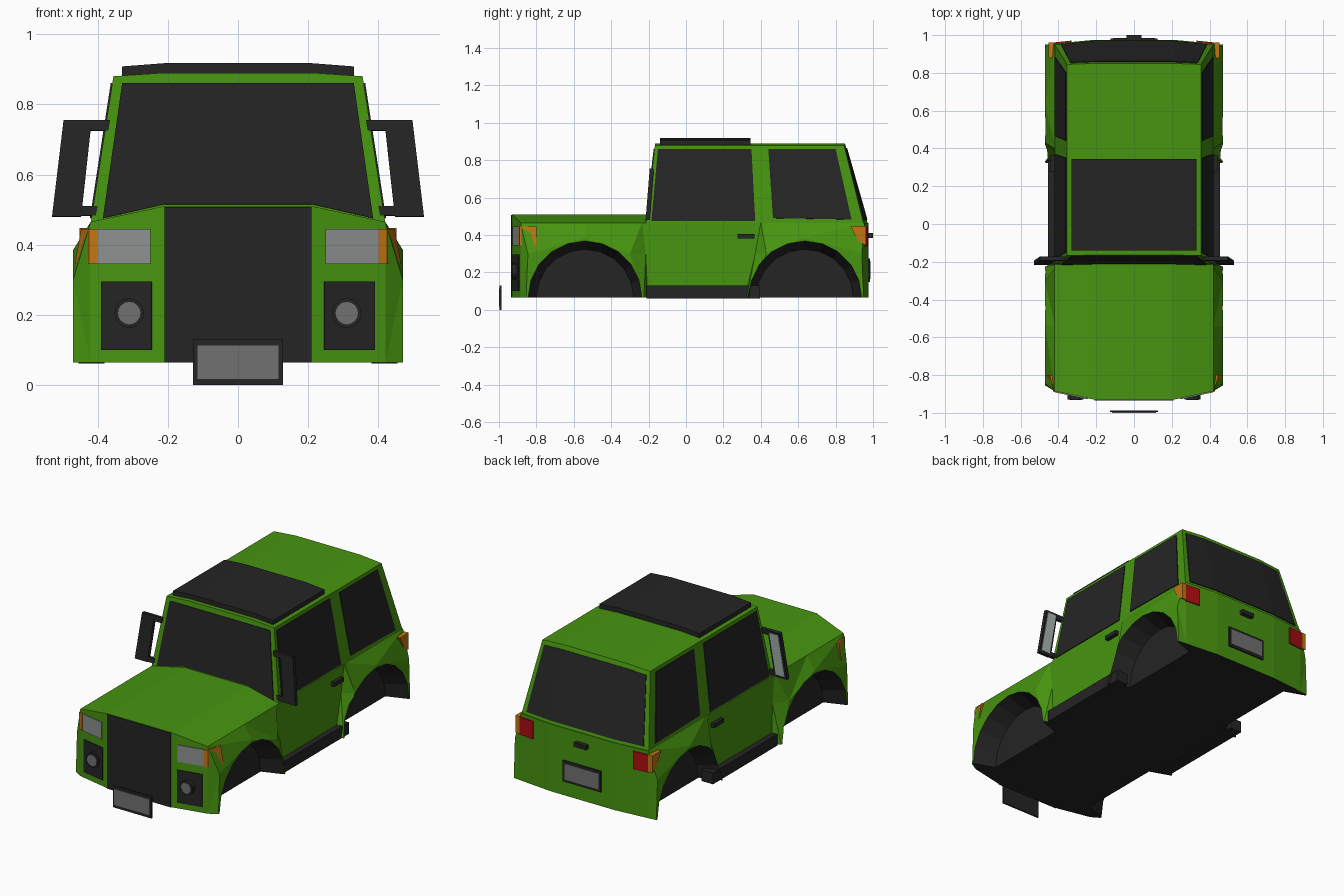
import bpy, bmesh, math
from mathutils import Vector

if "Cube" in bpy.data.objects:
    bpy.data.objects.remove(bpy.data.objects["Cube"])


def mat(name, r, g, b):
    m = bpy.data.materials.new(name)
    m.diffuse_color = (r, g, b, 1)
    m.use_nodes = True
    m.node_tree.nodes["Principled BSDF"].inputs["Base Color"].default_value = m.diffuse_color
    return m


GREEN = mat("green paint", 0.063, 0.30, 0.005)
BLACK = mat("black trim", 0.018, 0.018, 0.018)
ORANGE = mat("orange lens", 0.54, 0.18, 0.007)
RED = mat("red lens", 0.42, 0.004, 0.006)
LAMP = mat("headlight glass", 0.27, 0.28, 0.28)
GREY = mat("plate grey", 0.17, 0.165, 0.17)
MIRROR = mat("mirror glass", 0.40, 0.47, 0.45)


def make(name, material, verts, faces, mirror=False):
    bm = bmesh.new()
    vs = [bm.verts.new(v) for v in verts]
    for f in faces:
        bm.faces.new([vs[i] for i in f])
    bmesh.ops.remove_doubles(bm, verts=bm.verts, dist=1e-4)
    bmesh.ops.recalc_face_normals(bm, faces=bm.faces)
    me = bpy.data.meshes.new(name)
    bm.to_mesh(me)
    bm.free()
    me.materials.append(material)
    ob = bpy.data.objects.new(name, me)
    bpy.context.collection.objects.link(ob)
    if mirror:
        ob.modifiers.new("mirror", 'MIRROR')
    return ob


def prism(name, material, pts, axis, lo, hi, mirror=False):
    """Extrude a 2D outline along an axis."""
    place = {'x': lambda p, d: (d, p[0], p[1]),
             'y': lambda p, d: (p[0], d, p[1]),
             'z': lambda p, d: (p[0], p[1], d)}[axis]
    n = len(pts)
    verts = [place(p, lo) for p in pts] + [place(p, hi) for p in pts]
    faces = [range(n), range(n, 2 * n)]
    faces += [(i, (i + 1) % n, n + (i + 1) % n, n + i) for i in range(n)]
    return make(name, material, verts, faces, mirror)


def box(name, material, x0, x1, y0, y1, z0, z1, mirror=False):
    return prism(name, material, [(x0, y0), (x1, y0), (x1, y1), (x0, y1)], 'z', z0, z1, mirror)


def plate(name, material, polys, mirror=False, t=0.009):
    """Thin sheet lying on a surface, made of one or more polygons."""
    verts, faces = [], []
    for p in polys:
        faces.append(range(len(verts), len(verts) + len(p)))
        verts += p
    ob = make(name, material, verts, faces)
    s = ob.modifiers.new("thickness", 'SOLIDIFY')
    s.thickness, s.offset = t, 0
    if mirror:
        ob.modifiers.new("mirror", 'MIRROR')
    return ob


def circle(cx, cz, r, n=16):
    return [(cx + r * math.cos(2 * math.pi * i / n), cz + r * math.sin(2 * math.pi * i / n)) for i in range(n)]


# Lower body: stations from front to back (yA, yB, yC, yD, flare x, flare z)
Z0 = 0.065
stations = [(-.93, -.885, -.845, -.855, .47, .30),
            (-.54, -.54, -.54, -.54, .47, .385),
            (-.235, -.235, -.30, -.225, .47, .30),
            (-.21, -.215, -.215, -.205, .42, .30),
            (.40, .40, .37, .315, .42, .30),
            (.42, .42, .43, .325, .47, .30),
            (.63, .63, .63, .63, .47, .385),
            (.975, .955, .94, .95, .47, .30)]
verts, faces = [], []
for ya, yb, yc, yd, xc, zc in stations:
    half = [(.21, ya, .51 if ya < 0 else .465), (.42, yb, .465), (xc, yc, zc),
            (xc, yd, Z0), (.42 if xc > .43 else .40, yb, Z0), (.21, ya, Z0)]
    verts += half + [(-x, y, z) for x, y, z in reversed(half)]
for s in range(len(stations) - 1):
    for i in range(12):
        j = (i + 1) % 12
        faces.append((s * 12 + i, s * 12 + j, s * 12 + 12 + j, s * 12 + 12 + i))
for b in (0, 12 * (len(stations) - 1)):
    for f in ((0, 1, 4, 5), (1, 2, 3, 4), (11, 10, 7, 6), (10, 9, 8, 7), (0, 5, 6, 11)):
        faces.append([b + i for i in f])
body = make("lower_body", GREEN, verts, faces)
body.data.materials.append(BLACK)
bm = bmesh.new()
bm.from_mesh(body.data)
bmesh.ops.triangulate(bm, faces=bm.faces)
bm.to_mesh(body.data)
bm.free()
for p in body.data.polygons:
    p.material_index = 1 if p.normal.z < -0.9 else 0

# Wheel wells: tapered half-round cuts with black walls
N = 20
for cy in (-.54, .635):
    for side in (1, -1):
        vs = []
        for x, r in ((.345, .26), (.51, .319)):
            vs += [(side * x, cy + a, b) for a, b in circle(0, Z0 - .001, r, N)]
        fs = [range(N), range(N, 2 * N)] + [(i, (i + 1) % N, N + (i + 1) % N, N + i) for i in range(N)]
        cut = make("well_cutter", GREEN, vs, fs)
        cut.data.materials.append(BLACK)
        for p in cut.data.polygons:
            p.material_index = 1
        cut.hide_render = True
        m = body.modifiers.new("well", 'BOOLEAN')
        m.operation, m.solver, m.object = 'DIFFERENCE', 'EXACT', cut
        bpy.context.view_layer.objects.active = body
        bpy.ops.object.modifier_apply(modifier=m.name)
        bpy.data.objects.remove(cut)


# Cabin
def front_y(z):
    return -.21 + (z - .5) * .045 / .39


def side_x(z):
    return .42 - (z - .46) * .065 / .42


low = [(.21, front_y(.5), .5), (.42, front_y(.46), .46), (.42, .95, .46), (.21, .972, .46)]
top = [(.21, front_y(.89), .89), (.355, front_y(.88), .88), (.355, .845, .88), (.21, .85, .89)]


def full(h):
    return h + [(-x, y, z) for x, y, z in reversed(h)]


make("cabin", GREEN, full(low) + full(top),
     [(i, (i + 1) % 8, 8 + (i + 1) % 8, 8 + i) for i in range(8)]
     + [(8, 9, 10, 11), (12, 13, 14, 15), (8, 11, 12, 15), (0, 1, 2, 3), (4, 5, 6, 7), (0, 3, 4, 7)])

# Windows
plate("windscreen", BLACK, [[(x, front_y(z), z) for x, z in
      ((-.385, .475), (-.21, .515), (.21, .515), (.385, .475), (.33, .86), (-.33, .86))]])
for name, pts in (("front_side_window", ((-.185, .475), (.37, .475), (.35, .86), (-.15, .86))),
                  ("rear_side_window", ((.465, .49), (.885, .483), (.80, .86), (.44, .86)))):
    plate(name, BLACK, [[(side_x(z), y, z) for y, z in pts]], True)


def on_rear(u, v):
    a = Vector(low[3]).lerp(Vector(low[2]), u)
    b = Vector(top[3]).lerp(Vector(top[2]), u)
    return tuple(a.lerp(b, v))


edge = [on_rear(0, .05), on_rear(.85, .05), on_rear(.85, .94), on_rear(0, .94)]
other = [(-x, y, z) for x, y, z in edge]
plate("rear_window", BLACK, [edge, other, [edge[0], edge[3], other[3], other[0]]])

# Roof panel, sills, grille
prism("roof_panel", BLACK, [(-.33, .87), (.33, .87), (.33, .908), (.2, .918), (-.2, .918), (-.33, .908)],
      'y', -.14, .345)
box("side_sill", BLACK, .38, .455, -.21, .395, .062, .13, True)
plate("grille", BLACK, [[(-.21, -.93, Z0), (.21, -.93, Z0), (.21, -.93, .508), (-.21, -.93, .508)]])


# Front lamps
def nose_y(x):
    return -.93 + (x - .21) * .045 / .21


prism("headlight", LAMP, [(.25, nose_y(.25) - .006), (.40, nose_y(.40) - .006), (.40, -.84), (.25, -.84)],
      'z', .345, .445, True)
corner = [(.40, -.896), (.425, -.889), (.465, -.80), (.40, -.80)]
make("front_indicator", ORANGE,
     [(x, y, .345) for x, y in corner] + [(x - .018 * (x > .44), y, .445) for x, y in corner],
     [(0, 1, 2, 3), (4, 5, 6, 7), (0, 1, 5, 4), (1, 2, 6, 5), (2, 3, 7, 6), (3, 0, 4, 7)], True)
plate("fog_lamp_panel", BLACK, [[(x, nose_y(x), z) for x, z in ((.245, .10), (.39, .10), (.39, .295), (.245, .295))]],
      True)
prism("fog_lamp_ring", BLACK, circle(.31, .205, .042), 'y', -.929, -.89, True)
prism("fog_lamp_glass", GREY, circle(.31, .205, .032), 'y', -.933, -.925, True)

# Rear lamps
prism("tail_light", RED, [(.33, .93), (.425, .93), (.425, .961), (.33, .971)], 'z', .34, .445, True)
prism("rear_indicator", ORANGE, [(.88, .447), (.962, .447), (.962, .345), (.925, .36)], 'x', .424, .452, True)

# Number plates and handles
box("front_plate_frame", BLACK, -.128, .128, -.996, -.987, 0, .13)
box("front_plate", GREY, -.116, .116, -1.0, -.992, .018, .113)
box("rear_plate_frame", BLACK, -.125, .125, .965, .983, .15, .275)
box("rear_plate", GREY, -.112, .112, .978, .986, .165, .26)
box("tailgate_handle", BLACK, -.04, .04, .965, 1.0, .385, .41)
box("door_handle", BLACK, .41, .443, .275, .365, .382, .406, True)


# Wing mirrors, leaning back slightly
def mirror_y(z):
    return -.205 + (z - .48) * .08


def lean(pts, dy=0):
    return [(x, mirror_y(z) + dy, z) for x, z in pts]


plate("mirror_housing", BLACK, [lean([(.417, .755), (.497, .755), (.53, .48), (.447, .48)])], True, .022)
plate("mirror_arms", BLACK, [lean([(.37, .725), (.42, .725), (.42, .755), (.365, .755)]),
                             lean([(.405, .482), (.45, .482), (.45, .51), (.40, .51)])], True, .02)
plate("mirror_face", MIRROR, [lean([(.428, .742), (.486, .742), (.516, .494), (.458, .494)], .010)], True, .006)
